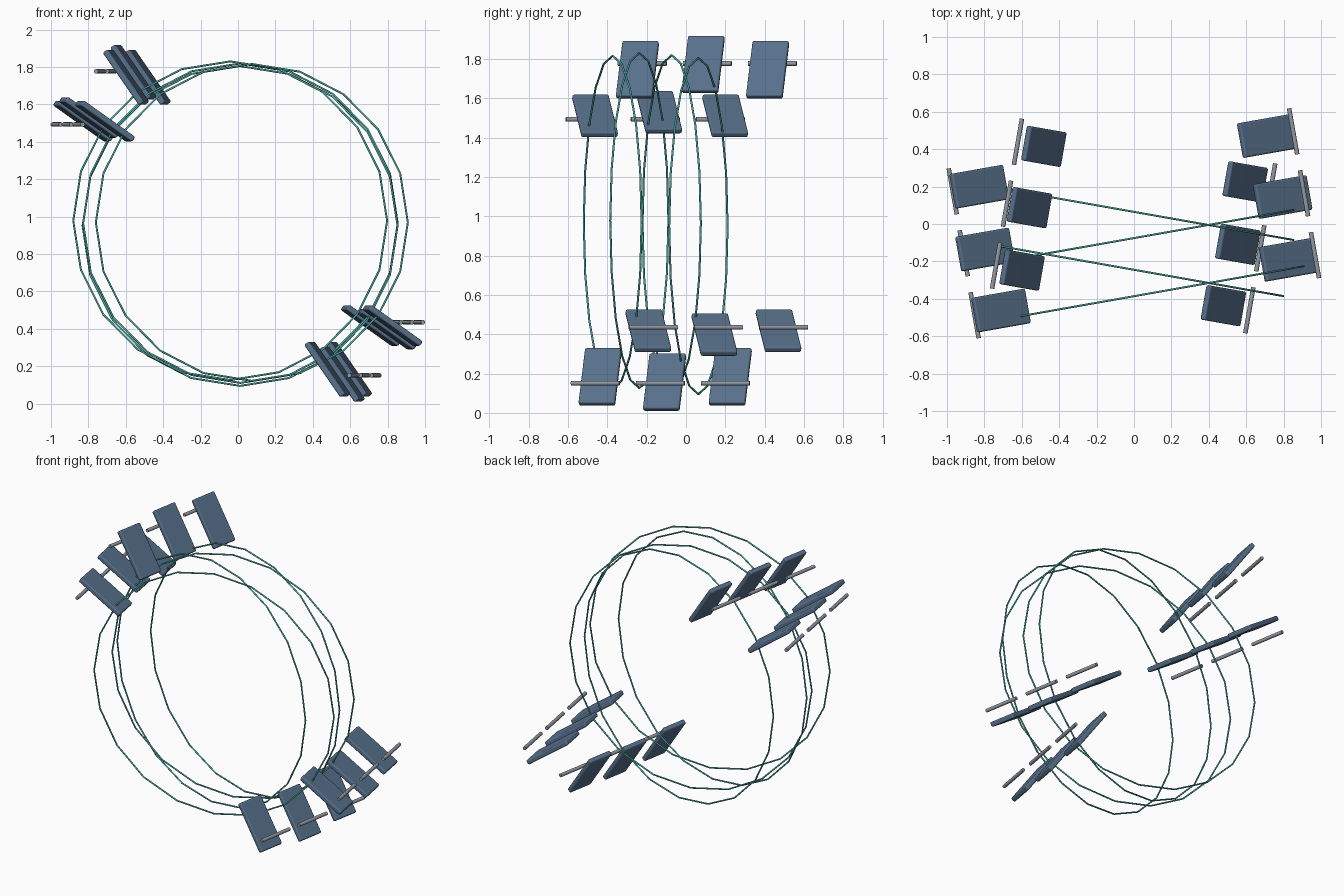
import bpy, bmesh, math
from mathutils import Matrix, Vector

if "Cube" in bpy.data.objects:
    bpy.data.objects.remove(bpy.data.objects["Cube"])

CENTRE_Z = 0.964
YAW = math.radians(10)


def material(name, rgb):
    m = bpy.data.materials.new(name)
    m.diffuse_color = (*rgb, 1)
    m.use_nodes = True
    m.node_tree.nodes["Principled BSDF"].inputs["Base Color"].default_value = m.diffuse_color
    return m


PLATE = material("slate blue", (0.098, 0.165, 0.265))
ROD = material("grey metal", (0.29, 0.32, 0.37))
WIRE = material("teal wire", (0.08, 0.45, 0.41))


def add_object(name, bm, mat, matrix):
    mesh = bpy.data.meshes.new(name)
    bm.to_mesh(mesh)
    bm.free()
    mesh.materials.append(mat)
    obj = bpy.data.objects.new(name, mesh)
    obj.matrix_world = matrix
    bpy.context.collection.objects.link(obj)
    return obj


def add_plate(matrix):
    # radial rectangular paddle with rounded edges
    bm = bmesh.new()
    bmesh.ops.create_cube(bm, size=1)
    bmesh.ops.scale(bm, vec=(0.343, 0.188, 0.033), verts=bm.verts)
    for f in bm.faces:
        f.smooth = True
    obj = add_object("plate", bm, PLATE, matrix)
    mod = obj.modifiers.new("soft_edges", "BEVEL")
    mod.width = 0.01
    mod.segments = 3
    mod.harden_normals = True


def add_rod(matrix):
    # slim bar lying along the ring axis
    bm = bmesh.new()
    bmesh.ops.create_cone(bm, cap_ends=True, segments=16, radius1=0.012,
                          radius2=0.012, depth=0.25,
                          matrix=Matrix.Rotation(math.pi / 2, 4, 'X'))
    for f in bm.faces:
        f.smooth = len(f.verts) == 4
    for e in bm.edges:
        e.smooth = all(len(f.verts) == 4 for f in e.link_faces)
    add_object("rod", bm, ROD, matrix)


def add_ring(matrix, radius, sides=20, tube=0.0052, tube_sides=12):
    # thin hoop of straight segments in the local xz plane
    bm = bmesh.new()
    loops = []
    for i in range(sides):
        a = math.tau * i / sides
        loop = []
        for j in range(tube_sides):
            t = math.tau * j / tube_sides
            r = radius + tube * math.cos(t)
            loop.append(bm.verts.new((r * math.cos(a), tube * math.sin(t), r * math.sin(a))))
        loops.append(loop)
    for i in range(sides):
        p, q = loops[i], loops[(i + 1) % sides]
        for j in range(tube_sides):
            k = (j + 1) % tube_sides
            bm.faces.new((p[j], p[k], q[k], q[j])).smooth = True
    bmesh.ops.recalc_face_normals(bm, faces=bm.faces)
    add_object("wire_ring", bm, WIRE, matrix)


# Two crossed assemblies: yaw, plate angle, row offset, rings (x, y, z, radius)
assemblies = (
    (-YAW, 125, -0.011, ((0, 0.064, 0.950, 0.855), (0, -0.241, 0.978, 0.852))),
    (YAW, 145, 0.004, ((0, -0.074, 0.965, 0.854), (0.008, -0.38, 0.969, 0.847))),
)
for yaw, angle, shift, rings in assemblies:
    turn = Matrix.Rotation(yaw, 4, 'Z')
    for x, y, z, radius in rings:
        add_ring(turn @ Matrix.Translation((x, y, z)), radius)
    # opposite groups of three plates and rods
    for a in (math.radians(angle), math.radians(angle - 180)):
        out = Vector((math.cos(a), 0, math.sin(a)))
        side = Vector((-math.sin(a), 0, math.cos(a)))
        spin = Matrix.Rotation(-a, 4, 'Y')
        for row in (-1, 0, 1):
            base = Vector((0, shift + row * 0.336, CENTRE_Z))
            reach = 0.953 if row else 0.986
            add_plate(turn @ Matrix.Translation(base + out * reach) @ spin)
            add_rod(turn @ Matrix.Translation(base + out * 1.06 + side * 0.097))
